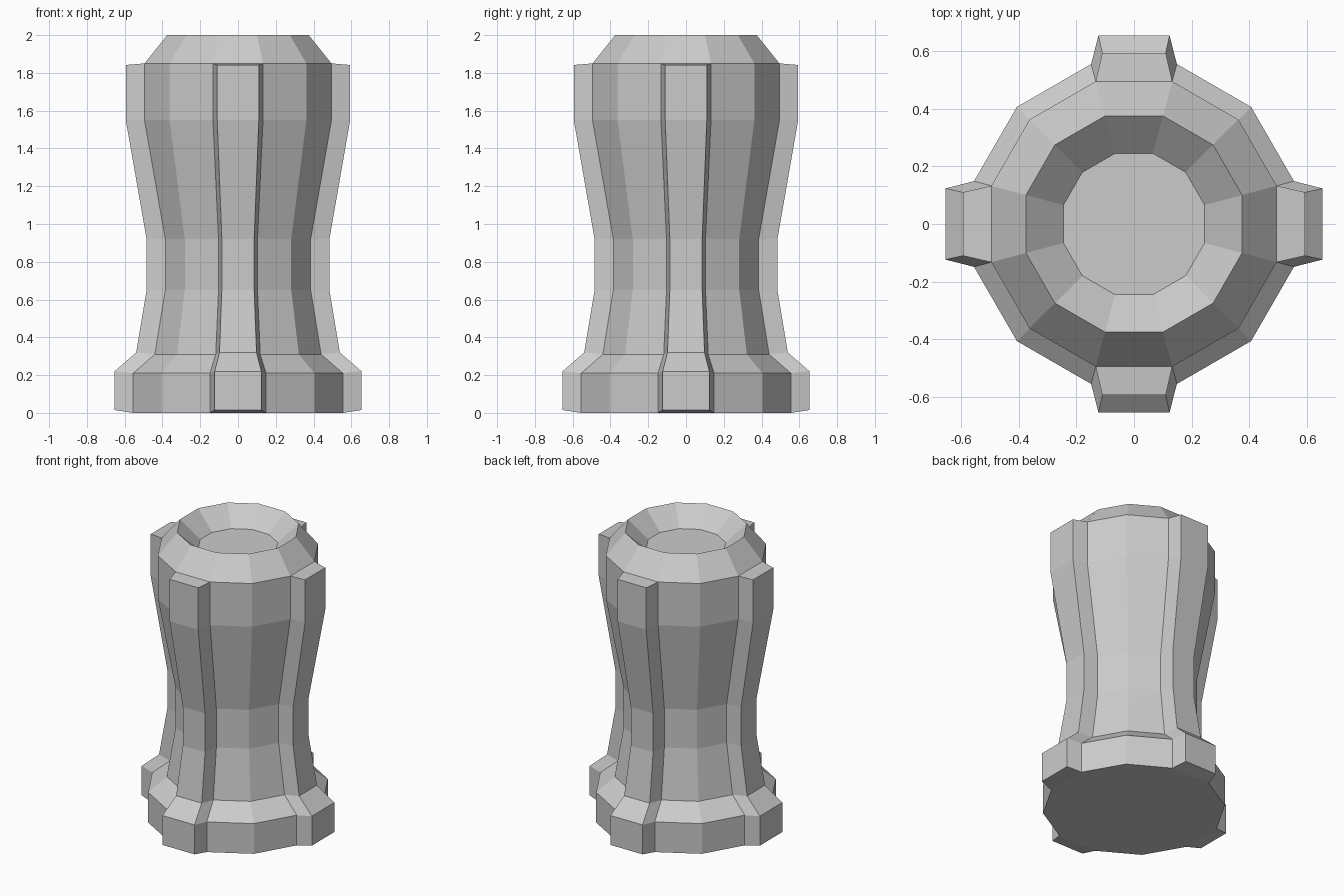
import bpy, bmesh
from math import cos, sin, pi, radians
from mathutils import Vector

if "Cube" in bpy.data.objects:
    bpy.data.objects.remove(bpy.data.objects["Cube"])

SIDES = 12
# (flat-to-centre distance, height), from the base up and into the top recess
PROFILE = [(0.555, 0), (0.555, 0.21), (0.44, 0.31), (0.385, 0.65), (0.385, 0.92),
           (0.495, 1.55), (0.495, 1.85), (0.375, 2.0), (0.245, 1.88)]
RIB_DEPTH = 0.099
RIB_TAPER = 0.83
# height shift of the rib's outer edge at each profile level
RIB_SHIFT = {0: 0.015, 1: 0.01, 2: 0.01, 6: -0.008}
RIB_LEVELS = 6

bm = bmesh.new()

# Twelve-sided turned body
rings = []
for apothem, z in PROFILE:
    r = apothem / cos(pi / SIDES)
    rings.append([bm.verts.new((r * cos(a), r * sin(a), z))
                  for a in (radians(15 + 30 * i) for i in range(SIDES))])
bm.faces.new(rings[0][::-1])
bm.faces.new(rings[-1])
side = {}
for level, (lo, hi) in enumerate(zip(rings, rings[1:])):
    for i in range(SIDES):
        j = (i + 1) % SIDES
        side[level, i] = bm.faces.new((lo[i], lo[j], hi[j], hi[i]))

# Four ribs pulled out of the facets facing each axis
for k in range(4):
    i = (3 * k - 1) % SIDES
    strip = [side[level, i] for level in range(RIB_LEVELS)]
    out = Vector((cos(k * pi / 2), sin(k * pi / 2), 0))
    tangent = Vector((-out.y, out.x, 0))
    new = bmesh.ops.extrude_face_region(bm, geom=strip)["geom"]
    old = [f for f in strip if f.is_valid]
    if old:
        bmesh.ops.delete(bm, geom=old, context='FACES')
    for v in (g for g in new if isinstance(g, bmesh.types.BMVert)):
        level = min(range(len(PROFILE)), key=lambda n: abs(PROFILE[n][1] - v.co.z))
        v.co += out * RIB_DEPTH - tangent * v.co.dot(tangent) * (1 - RIB_TAPER)
        v.co.z += RIB_SHIFT.get(level, 0)

bmesh.ops.recalc_face_normals(bm, faces=bm.faces)
mesh = bpy.data.meshes.new("ribbed_pillar")
bm.to_mesh(mesh)
bm.free()
bpy.context.collection.objects.link(bpy.data.objects.new("ribbed_pillar", mesh))
